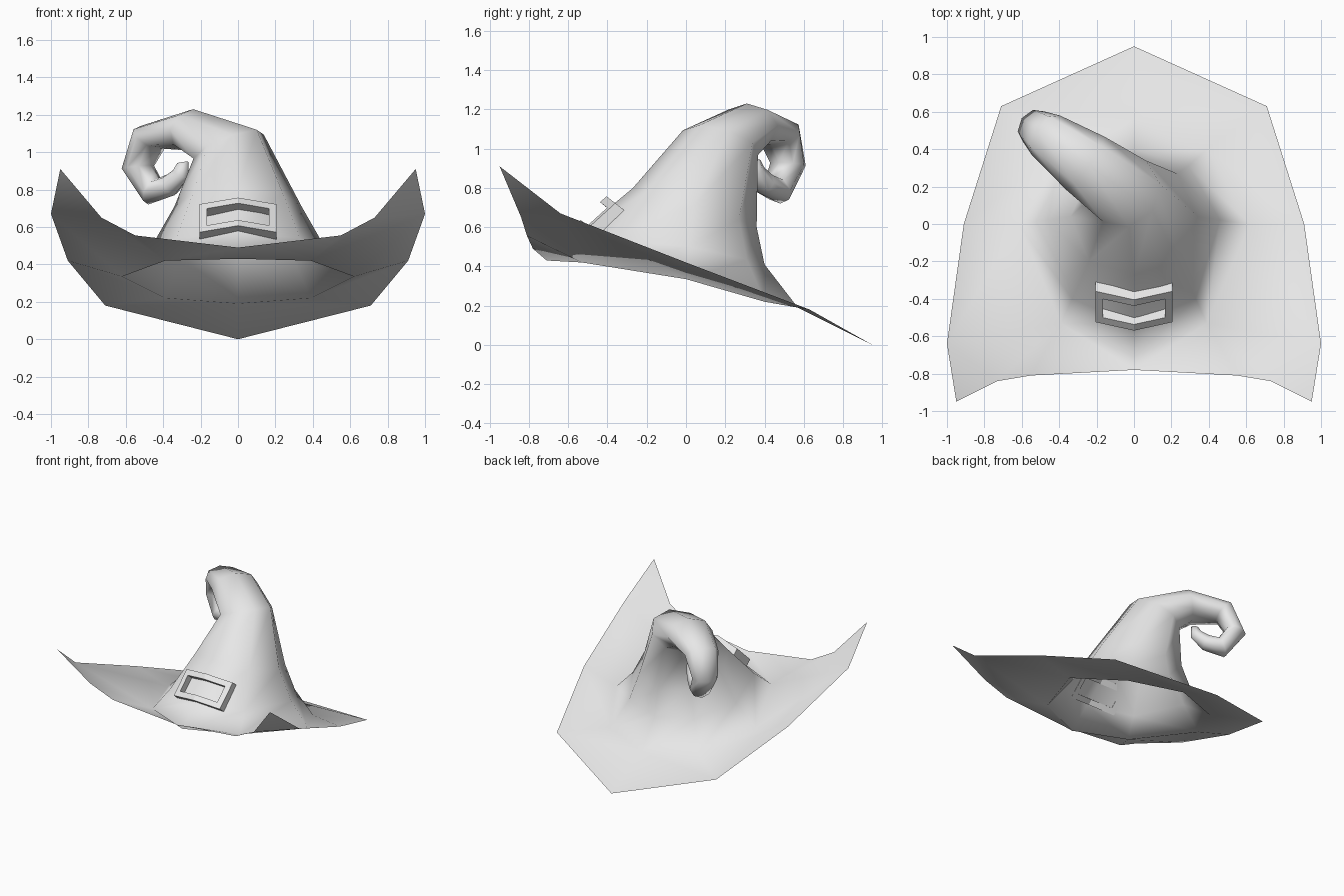
import bpy, bmesh, math
from mathutils import Vector

if "Cube" in bpy.data.objects:
    bpy.data.objects.remove(bpy.data.objects["Cube"], do_unlink=True)

GREY = (0.8, 0.8, 0.8, 1)
felt = bpy.data.materials.new("plain grey")
felt.use_nodes = True
felt.diffuse_color = GREY
felt.node_tree.nodes["Principled BSDF"].inputs["Base Color"].default_value = GREY


def finish(bm, name, smooth):
    mesh = bpy.data.meshes.new(name)
    bmesh.ops.recalc_face_normals(bm, faces=bm.faces)
    for f in bm.faces:
        f.smooth = smooth
    bm.to_mesh(mesh)
    bm.free()
    mesh.materials.append(felt)
    obj = bpy.data.objects.new(name, mesh)
    bpy.context.collection.objects.link(obj)
    return obj


def full_ring(half):
    """Front-to-back half outline, mirrored into a closed loop."""
    return half + [(-x, y, z) for x, y, z in half[-2:0:-1]]


# --- Hat: brim and crown share one smooth shell, open underneath ---
bm = bmesh.new()

# Brim edge and head opening, listed from front to back on the +x half
edge = [(0, -.78, .49), (.55, -.81, .555), (.73, -.84, .65), (.95, -.95, .91),
        (1, -.64, .67), (.91, 0, .42), (.71, .63, .18), (0, .95, 0)]
opening = [(0, -.71, .43), (.39, -.53, .42), (.62, 0, .335), (.39, .4, .22), (0, .57, .19)]
outer = [bm.verts.new(p) for p in full_ring(edge)]
base = [bm.verts.new(p) for p in full_ring(opening)]

# Brim faces as (edge indices, opening indices), repeated on both sides
patches = [((0, 1), (1, 0)), ((1, 2), (1,)), ((2, 4), (1,)), ((2, 3, 4), ()),
           ((4, 5), (2, 1)), ((5, 6), (3, 2)), ((6, 7), (4, 3))]
for side in (1, -1):
    for out, inn in patches:
        bm.faces.new([outer[side * i] for i in out] + [base[side * i] for i in inn])

# Lower crown rings
flare = [(0, -.54, .575), (.33, -.4, .54), (.46, .02, .5), (.29, .31, .435), (0, .4, .41)]
waist = [(0, -.27, .80), (.24, -.2, .78), (.34, .04, .71), (.23, .27, .64), (0, .36, .6)]
rings = [base] + [[bm.verts.new(p) for p in full_ring(r)] for r in (flare, waist)]

# Curled tip: outer (x, z), inner (x, z) and half width, in a slanted upright plane
curl = [((.1, 1.12), (-.2, .94), .2), ((-.24, 1.23), (-.28, 1.01), .175),
        ((-.52, 1.14), (-.42, 1.02), .13), ((-.6, .91), (-.47, .93), .1),
        ((-.48, .72), (-.43, .86), .085), ((-.34, .77), (-.38, .88), .065),
        ((-.27, .86), (-.34, .91), .045), ((-.27, .95), (-.32, .94), .03)]
across = Vector((.58, .815, 0))


def on_plane(x, z):
    return Vector((x, .14 - .71 * x, z))


for out, inn, width in curl:
    a, b = on_plane(*out), on_plane(*inn)
    ring = []
    for i in range(8):
        t = (i - 1) * math.pi / 4
        ring.append(bm.verts.new((a + b) / 2 + (a - b) / 2 * math.cos(t)
                                 + across * width * math.sin(t)))
    rings.append(ring)

for low, high in zip(rings, rings[1:]):
    for i in range(8):
        j = (i + 1) % 8
        bm.faces.new((low[i], low[j], high[j], high[i]))
bm.faces.new(rings[-1])
finish(bm, "hat", True)

# --- Buckle: V-bent frame lying on the front slope ---
bm = bmesh.new()
columns = (-.205, -.165, 0, .165, .205)
rows = (0, .2, .8, 1)
grid = [[bm.verts.new((x, -.405 + .22 * abs(x) - .165 * v, .757 - .17 * abs(x) - .15 * v))
         for x in columns] for v in rows]
front = []
for r in range(3):
    for c in range(4):
        if r == 1 and c in (1, 2):
            continue
        front.append(bm.faces.new((grid[r][c], grid[r + 1][c],
                                   grid[r + 1][c + 1], grid[r][c + 1])))
back = bmesh.ops.extrude_face_region(bm, geom=front, use_keep_orig=True)
bmesh.ops.translate(bm, vec=(0, .05, -.04),
                    verts=[g for g in back["geom"] if isinstance(g, bmesh.types.BMVert)])
finish(bm, "buckle", False)
